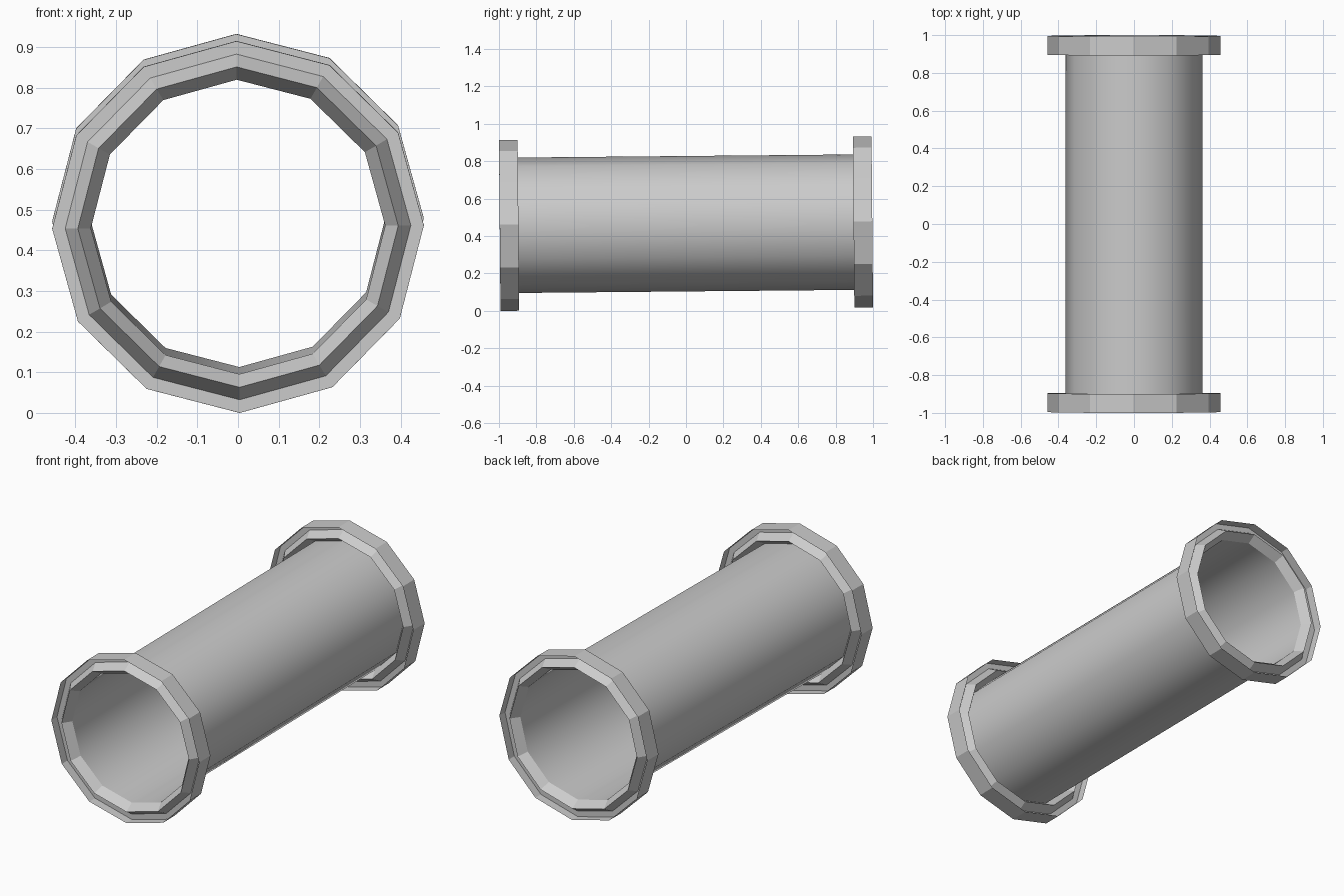
import bpy
from math import sin, cos, pi
from mathutils import Euler, Matrix

if "Cube" in bpy.data.objects:
    bpy.data.objects.remove(bpy.data.objects["Cube"])

SIDES = 12
R_TUBE, R_RIDGE, R_WEB, R_RIM = 0.362, 0.394, 0.425, 0.457
HALF, DEPTH = 0.996, 0.10

# The whole pipe leans and rolls slightly
POSE = Matrix.Translation((0, 0, 0.466)) @ Euler((0.0092, -0.009, 0)).to_matrix().to_4x4()


def lathe(name, paths, y0=0.0, smooth=False):
    """Spin open (radius, y) paths around the y axis."""
    verts, faces = [], []
    for path in paths:
        start = len(verts)
        for r, y in path:
            for i in range(SIDES):
                a = 2 * pi * i / SIDES
                verts.append((r * cos(a), y0 + y, r * sin(a)))
        for k in range(len(path) - 1):
            a, b = start + k * SIDES, start + (k + 1) * SIDES
            for i in range(SIDES):
                j = (i + 1) % SIDES
                faces.append((a + i, b + i, b + j, a + j))
    mesh = bpy.data.meshes.new(name)
    mesh.from_pydata(verts, [], faces)
    mesh.transform(POSE)
    for p in mesh.polygons:
        p.use_smooth = smooth
    mesh.update()
    obj = bpy.data.objects.new(name, mesh)
    bpy.context.collection.objects.link(obj)
    return obj


h = DEPTH / 2
mid = HALF - h

# Smooth thin-walled tube
lathe("tube", [[(R_TUBE, -mid), (R_TUBE, mid)]], smooth=True)

# End flanges: outer rim band, flat web and a diamond-section inner collar
rim = [(R_RIM, -h), (R_RIM, h)]
web = [(R_WEB, 0), (R_RIM, 0)]
collar = [(R_RIDGE, -h), (R_WEB, 0), (R_RIDGE, h), (R_TUBE, 0), (R_RIDGE, -h)]
for label, y in (("front", -mid), ("back", mid)):
    lathe(label + "_flange", [rim, web, collar], y0=y)
